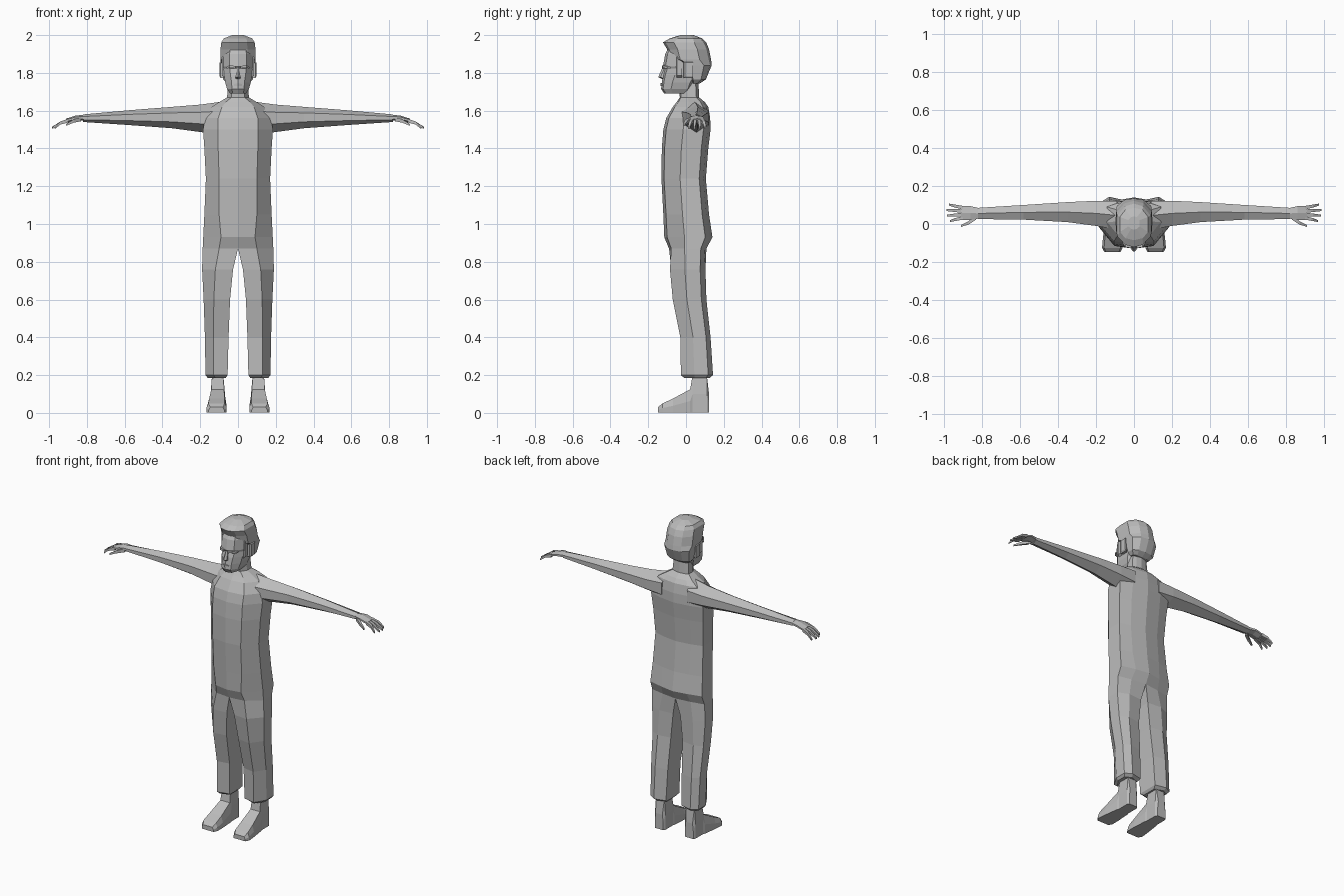
import bpy, bmesh
from mathutils import Vector

default_cube = bpy.data.objects.get("Cube")
if default_cube:
    bpy.data.objects.remove(default_cube, do_unlink=True)

grey = bpy.data.materials.new("plain grey")
grey.use_nodes = True
grey.diffuse_color = (0.5, 0.5, 0.5, 1)
grey.node_tree.nodes["Principled BSDF"].inputs["Base Color"].default_value = grey.diffuse_color


def loft(name, rings):
    """Skin a list of equal rings, cap the ends, open the centre seam and mirror to both sides."""
    bm = bmesh.new()
    loops = [[bm.verts.new(point) for point in ring] for ring in rings]
    count = len(loops[0])
    for lower, upper in zip(loops, loops[1:]):
        for i in range(count):
            j = (i + 1) % count
            bm.faces.new((lower[i], lower[j], upper[j], upper[i]))
    bm.faces.new(loops[0])
    bm.faces.new(loops[-1])
    bmesh.ops.recalc_face_normals(bm, faces=bm.faces[:])
    seam = [f for f in bm.faces if all(abs(v.co.x) < 1e-5 for v in f.verts)]
    bmesh.ops.delete(bm, geom=seam, context='FACES')
    mesh = bpy.data.meshes.new(name)
    bm.to_mesh(mesh)
    bm.free()
    mesh.materials.append(grey)
    obj = bpy.data.objects.new(name, mesh)
    bpy.context.collection.objects.link(obj)
    mirror = obj.modifiers.new("both_sides", 'MIRROR')
    mirror.merge_threshold = 1e-4
    return obj


def half_ring(z, inner, mid, outer, front, back, side_front=0.42, side_back=0.85):
    """Half of a faceted horizontal section, seen as a six-point outline."""
    depth = back - front
    dip = 0.3 * inner
    step = 0.06 * depth if inner == 0 else 0
    return [(inner, front + dip, z), (mid, front + step, z),
            (outer, front + side_front * depth, z), (outer, front + side_back * depth, z),
            (mid, back - step, z), (inner, back - dip, z)]


def limb_ring(x, front, back, low, high):
    """Six-sided section across an arm."""
    middle = (front + back) / 2
    height = high - low
    lower, upper = low + 0.3 * height, low + 0.72 * height
    return [(x, front, upper), (x, front, lower), (x, middle, low),
            (x, back, lower), (x, back, upper), (x, middle, high)]


def rod(name, path, widths, heights):
    """Four-sided rod along a path, used for fingers."""
    rings = []
    for (x, y, z), w, h in zip(path, widths, heights):
        rings.append([(x, y - w, z - h), (x, y + w, z - h), (x, y + w, z + h), (x, y - w, z + h)])
    return loft(name, rings)


# Torso and trouser legs in one skin, from the cuffs up to the neck
body_sections = [
    (.185, .065, .12, .16, -.01, .125),
    (.2, .055, .13, .172, -.027, .143),
    (.4, .05, .13, .175, -.03, .13),
    (.6, .042, .128, .182, -.07, .108),
    (.76, .026, .12, .19, -.085, .103),
    (.87, 0, .1, .187, -.09, .108),
    (.93, 0, .09, .184, -.115, .14),
    (1.05, 0, .1, .178, -.12, .122),
    (1.24, 0, .1, .17, -.13, .105),
    (1.4, 0, .105, .178, -.128, .118),
    (1.5, 0, .105, .185, -.12, .13),
    (1.56, 0, .105, .175, -.105, .128),
    (1.62, 0, .085, .14, -.07, .118),
    (1.645, 0, .065, .1, -.05, .1),
    (1.67, 0, .035, .058, -.033, .07),
    (1.76, 0, .03, .05, -.035, .065),
]
loft("body_and_legs", [half_ring(*s) for s in body_sections])

# Arms, from inside the shoulder to the wrist
arm_sections = [
    (.09, -.03, .12, 1.47, 1.647),
    (.2, -.01, .122, 1.487, 1.632),
    (.35, .01, .115, 1.507, 1.62),
    (.58, .023, .1, 1.524, 1.602),
    (.82, .026, .085, 1.54, 1.58),
]
loft("arms", [limb_ring(*s) for s in arm_sections])

# Palms, flattened and widening toward the knuckles
palm_sections = [
    (.8, .032, .08, 1.546, 1.58),
    (.86, .02, .094, 1.548, 1.574),
    (.91, .022, .094, 1.535, 1.558),
]
loft("palms", [limb_ring(*s) for s in palm_sections])

# Four spread fingers and a thumb
for i, reach in enumerate((.968, .983, .985, .972)):
    base_y, tip_y = .032 + .018 * i, .015 + .029 * i
    rod("finger_" + str(i + 1),
        [(.9, base_y, 1.547), (.94, (base_y + tip_y) / 2, 1.535), (reach, tip_y, 1.509)],
        (.009, .008, .005), (.01, .008, .005))
rod("thumb", [(.83, .035, 1.555), (.87, .006, 1.545), (.91, -.01, 1.525)],
    (.012, .009, .005), (.011, .009, .005))

# Shoes with ankles, lofted from heel to toe
shoe_sections = [
    (.122, .078, .138, .1),
    (.11, .07, .145, .2),
    (.035, .07, .145, .2),
    (.022, .066, .15, .125),
    (-.07, .06, .163, .075),
    (-.125, .06, .168, .05),
    (-.148, .072, .155, .03),
]
shoe = []
for y, inside, outside, top in shoe_sections:
    slope = 0.1 * (outside - inside)
    shoe.append([(inside, y, .002), (outside, y, .002), (outside, y, .5 * top),
                 (outside - slope, y, top), (inside + slope, y, top), (inside, y, .5 * top)])
for x, y, z in [(0, 0, 0)]:
    loft("shoes", shoe)

# Face and skull
head_sections = [
    (1.69, 0, .028, .042, -.115, .03),
    (1.715, 0, .032, .058, -.132, .045),
    (1.75, 0, .034, .068, -.128, .06),
    (1.79, 0, .04, .074, -.122, .09),
    (1.822, 0, .044, .076, -.112, .1),
    (1.835, 0, .046, .077, -.122, .1),
    (1.9, 0, .045, .077, -.11, .1),
    (1.95, 0, .035, .06, -.085, .08),
]
loft("head", [half_ring(*s, .3, .8) for s in head_sections])

# Hair cap with sideburns and an overhanging fringe
hair_sections = [
    (1.745, 0, .035, .06, .03, .075),
    (1.765, 0, .045, .078, .015, .105),
    (1.84, 0, .05, .09, -.01, .136),
    (1.87, 0, .05, .094, -.085, .133),
    (1.925, 0, .05, .093, -.1, .122),
    (1.962, 0, .048, .088, -.122, .107),
    (1.983, 0, .045, .074, -.085, .085),
    (2, 0, .015, .03, -.03, .04),
]
loft("hair", [half_ring(*s, .25, .72) for s in hair_sections])
rod("sideburns", [(.066, -.035, 1.83), (.084, -.035, 1.835)], (.016, .013), (.06, .05))

# Nose, a narrow wedge
nose = [(1.765, .014, -.122), (1.778, .013, -.147), (1.83, .007, -.124)]
loft("nose", [[(0, y, z), (w, y + .012, z), (w, -.1, z), (0, -.1, z)] for z, w, y in nose])

# Brows, lips and ears
rod("brows", [(.014, -.117, 1.83), (.044, -.114, 1.834), (.062, -.09, 1.826)],
    (.009, .009, .008), (.006, .007, .004))
rod("lips", [(0, -.128, 1.738), (.022, -.122, 1.736)], (.008, .004), (.008, .004))
rod("ears", [(.07, .005, 1.81), (.092, .012, 1.815), (.098, .016, 1.818)],
    (.018, .024, .02), (.034, .042, .036))
